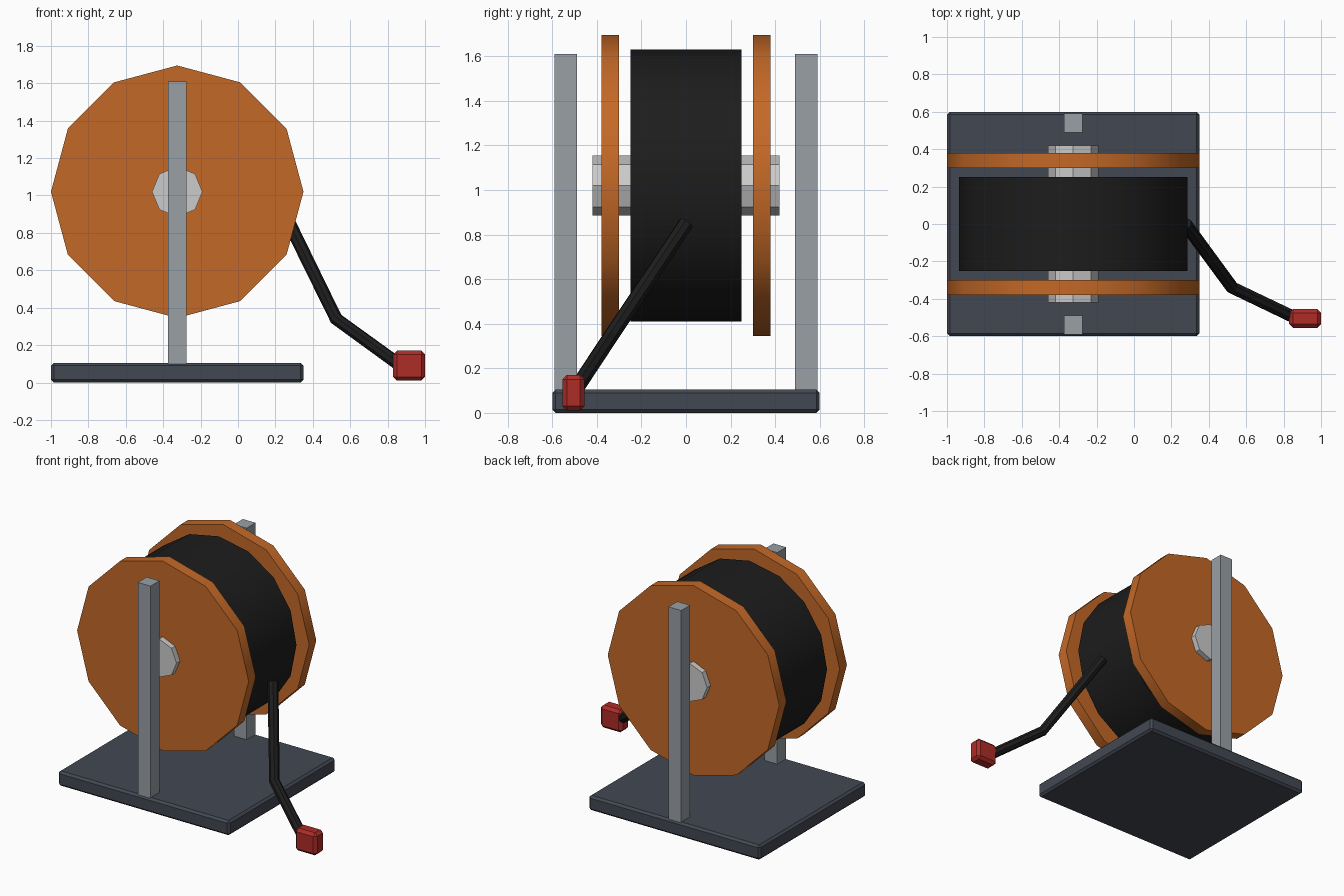
import bpy
from math import pi

if "Cube" in bpy.data.objects:
    bpy.data.objects.remove(bpy.data.objects["Cube"])

CX, CZ = -0.325, 1.02   # reel axis


def material(name, rgb):
    m = bpy.data.materials.new(name)
    m.diffuse_color = (*rgb, 1)
    m.use_nodes = True
    m.node_tree.nodes["Principled BSDF"].inputs["Base Color"].default_value = m.diffuse_color
    return m


ORANGE = material("orange", (0.55, 0.14, 0.02))
BLACK = material("black", (0.012, 0.012, 0.012))
SLATE = material("slate", (0.055, 0.065, 0.085))
STEEL = material("steel", (0.32, 0.35, 0.38))
LIGHT = material("light_metal", (0.7, 0.7, 0.72))
RED = material("red", (0.42, 0.025, 0.02))


def box(name, lo, hi, mat, bevel=0):
    bpy.ops.mesh.primitive_cube_add(size=1, location=[(a + b) / 2 for a, b in zip(lo, hi)])
    ob = bpy.context.object
    ob.name = name
    ob.scale = [b - a for a, b in zip(lo, hi)]
    bpy.ops.object.transform_apply(location=False, rotation=False, scale=True)
    ob.data.materials.append(mat)
    if bevel:
        mod = ob.modifiers.new("bevel", "BEVEL")
        mod.width, mod.segments = bevel, 1
    return ob


def disc(name, sides, radius, y0, y1, mat, smooth=None):
    bpy.ops.mesh.primitive_cylinder_add(vertices=sides, radius=radius, depth=y1 - y0,
                                        location=(CX, (y0 + y1) / 2, CZ), rotation=(pi / 2, 0, 0))
    ob = bpy.context.object
    ob.name = name
    ob.data.materials.append(mat)
    if smooth:
        bpy.ops.object.shade_smooth_by_angle(angle=smooth)
    return ob


# base plate
box("base", (-1, -0.6, 0), (0.35, 0.6, 0.105), SLATE, 0.015)

# posts and flanges, front and back
for side, s in (("front", -1), ("back", 1)):
    ys = sorted((s * 0.49, s * 0.59))
    box(side + "_post", (CX - 0.05, ys[0], 0.1), (CX + 0.05, ys[1], 1.61), STEEL)
    ys = sorted((s * 0.30, s * 0.38))
    disc(side + "_flange", 12, 0.675, *ys, ORANGE, 0.56)

# wound cable drum and hub
disc("cable_drum", 16, 0.61, -0.25, 0.25, BLACK, 0.56)
disc("hub", 8, 0.135, -0.42, 0.42, LIGHT)

# loose cable end
curve = bpy.data.curves.new("loose_cable", "CURVE")
curve.dimensions = "3D"
curve.bevel_depth = 0.035
curve.bevel_resolution = 2
curve.use_fill_caps = True
path = [(0.275, 0, 0.85), (0.525, -0.34, 0.34), (0.87, -0.505, 0.09)]
spline = curve.splines.new("POLY")
spline.points.add(len(path) - 1)
for p, co in zip(spline.points, path):
    p.co = (*co, 1)
spline.use_smooth = False
cable = bpy.data.objects.new("loose_cable", curve)
cable.data.materials.append(BLACK)
bpy.context.collection.objects.link(cable)

# plug
box("plug", (0.83, -0.555, 0.01), (1.0, -0.455, 0.17), RED, 0.02)
